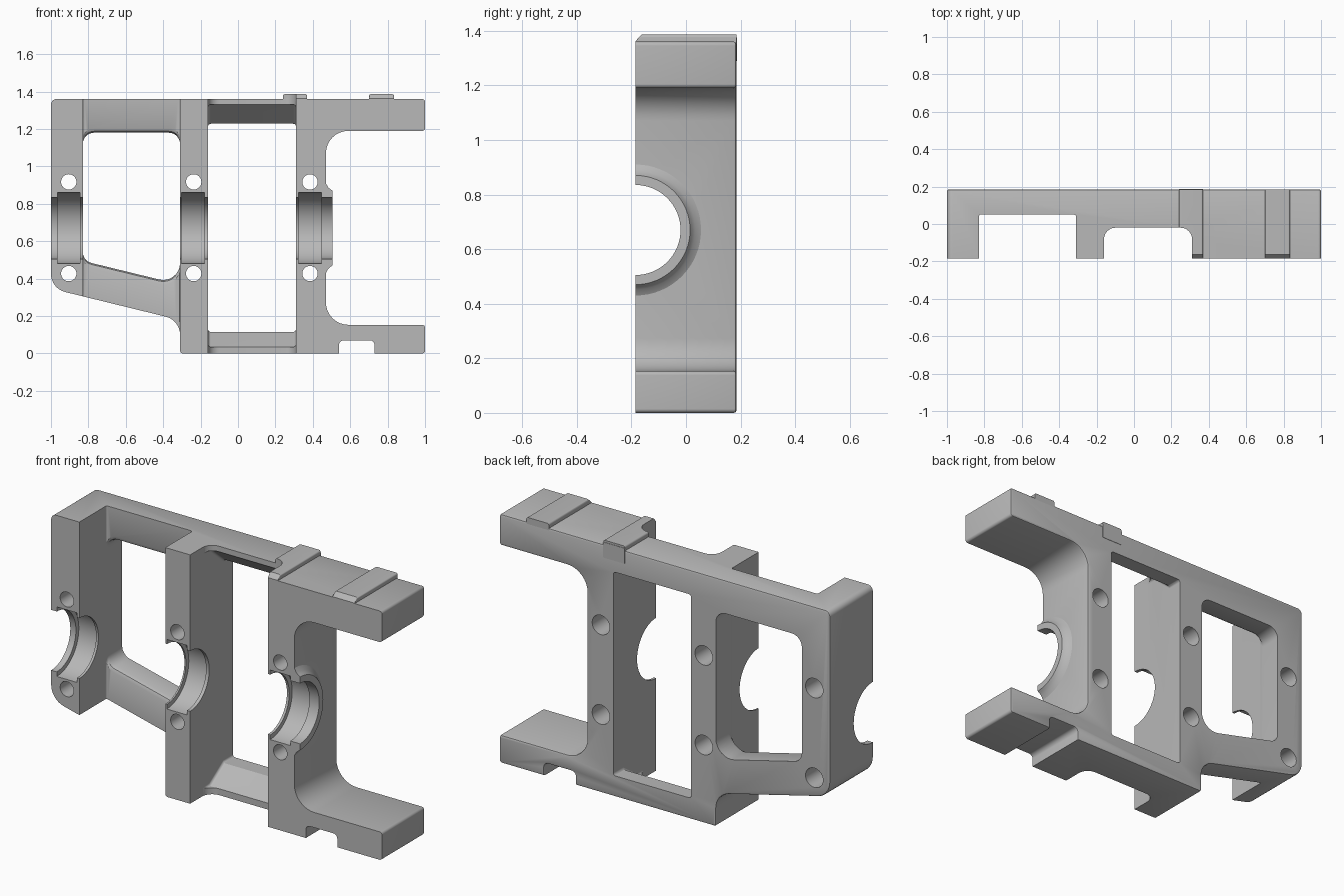
import bpy, bmesh, math
from mathutils import Vector

cube = bpy.data.objects.get("Cube")
if cube:
    bpy.data.objects.remove(cube, do_unlink=True)

FRONT, BACK, TOP = -0.185, 0.185, 1.36
AXIS_Z = 0.67

metal = bpy.data.materials.new("cast_grey")
metal.use_nodes = True
grey = (0.48, 0.48, 0.48, 1)
metal.diffuse_color = grey
metal.node_tree.nodes["Principled BSDF"].inputs["Base Color"].default_value = grey


def rounded(corners, steps=8):
    """Closed 2D profile from (u, v, radius) corners with true arc fillets."""
    out = []
    for i, (u, v, r) in enumerate(corners):
        p = Vector((u, v))
        if r == 0:
            out.append(p)
            continue
        a = (Vector(corners[i - 1][:2]) - p).normalized()
        b = (Vector(corners[(i + 1) % len(corners)][:2]) - p).normalized()
        half = a.angle(b) / 2
        centre = p + (a + b).normalized() * (r / math.sin(half))
        start = p + a * (r / math.tan(half)) - centre
        end = p + b * (r / math.tan(half)) - centre
        sweep = start.angle(end)
        for k in range(steps + 1):
            t = k / steps
            out.append(centre + (start * math.sin((1 - t) * sweep)
                                 + end * math.sin(t * sweep)) / math.sin(sweep))
    return out


def box_profile(u0, u1, v0, v1, r):
    return rounded([(u0, v0, r), (u1, v0, r), (u1, v1, r), (u0, v1, r)])


def loft(name, rings, axis="y", back_bevel=0):
    """Solid through (profile, position) rings stacked along an axis."""
    bm = bmesh.new()
    loops = []
    for profile, d in rings:
        place = {"x": lambda p: (d, p.x, p.y), "y": lambda p: (p.x, d, p.y),
                 "z": lambda p: (p.x, p.y, d)}[axis]
        loops.append([bm.verts.new(place(p)) for p in profile])
    for lo, hi in zip(loops, loops[1:]):
        n = len(lo)
        for i in range(n):
            j = (i + 1) % n
            bm.faces.new((lo[i], lo[j], hi[j], hi[i]))
    bm.faces.new(loops[0])
    cap = bm.faces.new(loops[-1])
    bmesh.ops.recalc_face_normals(bm, faces=bm.faces)
    if back_bevel:
        bmesh.ops.bevel(bm, geom=list(cap.edges), offset=back_bevel, segments=2,
                        profile=0.5, affect="EDGES", clamp_overlap=False)
    mesh = bpy.data.meshes.new(name)
    bm.to_mesh(mesh)
    bm.free()
    obj = bpy.data.objects.new(name, mesh)
    bpy.context.collection.objects.link(obj)
    return obj


def circle(u, v, r, n=64):
    return [Vector((u + r * math.cos(2 * math.pi * i / n),
                    v + r * math.sin(2 * math.pi * i / n))) for i in range(n)]


def cut(target, cutter):
    mod = target.modifiers.new("cut", "BOOLEAN")
    mod.operation, mod.solver, mod.object = "DIFFERENCE", "EXACT", cutter
    bpy.context.view_layer.objects.active = target
    bpy.ops.object.modifier_apply(modifier=mod.name)
    bpy.data.objects.remove(cutter, do_unlink=True)


def finish(obj):
    obj.data.materials.clear()
    obj.data.materials.append(metal)
    bpy.ops.object.select_all(action="DESELECT")
    obj.select_set(True)
    bpy.context.view_layer.objects.active = obj
    bpy.ops.object.shade_smooth_by_angle(angle=math.radians(30))


# Frame outline with two arms on the left side and a stepped lower edge
outline = rounded([
    (-1, TOP, 0.03), (1, TOP, 0.015), (1, 1.19, 0.015), (0.47, 1.19, 0.12),
    (0.47, 0.153, 0.12), (1, 0.153, 0.015), (1, 0, 0.015), (0.73, 0, 0),
    (0.73, 0.07, 0.025), (0.54, 0.07, 0.025), (0.54, 0, 0), (-0.31, 0, 0.015),
    (-0.31, 0.178, 0.1), (-1, 0.347, 0.1)])
frame = loft("frame", [(outline, FRONT), (outline, BACK)], back_bevel=0.01)

# Recesses in front of the cross bars
recess_a = box_profile(-0.83, -0.31, -0.4, 0.05, 0.01)
cut(frame, loft("recess_a", [(recess_a, -0.2), (recess_a, 1.6)], "z"))
recess_b = box_profile(-0.16, 0.31, -0.4, -0.02, 0.06)
cut(frame, loft("recess_b", [(recess_b, -0.2), (recess_b, 1.6)], "z"))


# Slanted window with eased front edges
def window_a(grow):
    return rounded([(-0.83, 1.18 + grow, 0.06), (-0.31, 1.18 + grow, 0.06),
                    (-0.31, 0.368 - grow, 0.09), (-0.83, 0.495 - grow, 0.06)])


cut(frame, loft("window_a", [(window_a(0.025), -0.3), (window_a(0.025), 0.05),
                             (window_a(0.008), 0.058), (window_a(0), 0.075),
                             (window_a(0), 0.3)]))

# Tall window whose bars slope inward toward the back
wide = box_profile(-0.16, 0.31, 0.035, 1.33, 0.015)
narrow = box_profile(-0.16, 0.31, 0.115, 1.228, 0.015)
cut(frame, loft("window_b", [(wide, -0.3), (wide, -0.02), (narrow, 0.1), (narrow, 0.3)]))

# Bearing bore, and a wider groove in each column
bore = circle(FRONT, AXIS_Z, 0.165)
cut(frame, loft("bore", [(bore, -1.2), (bore, 1.2)], "x"))
groove = circle(FRONT, AXIS_Z, 0.19)
for x in (-0.905, -0.24, 0.385):
    cut(frame, loft("groove", [(groove, x - 0.061), (groove, x + 0.061)], "x"))

# Bolt holes with wider rear ends
for x in (-0.905, -0.237, 0.385):
    for z in (0.427, 0.917):
        small, large = circle(x, z, 0.041, 32), circle(x, z, 0.053, 32)
        cut(frame, loft("bolt_hole", [(small, -0.3), (small, 0.06),
                                      (large, 0.061), (large, 0.3)]))
finish(frame)

# Half-round boss around the last bore
rings = [(circle(FRONT, AXIS_Z, r), x) for x, r in
         ((0.452, 0.24), (0.47, 0.24), (0.482, 0.218), (0.495, 0.207), (0.505, 0.2))]
boss = loft("bearing_boss", rings, "x")
cut(boss, loft("bore", [(bore, 0.3), (bore, 0.7)], "x"))
half = box_profile(0.3, 0.7, 0.2, 1.2, 0)
cut(boss, loft("front_half", [(half, -0.6), (half, FRONT)]))
finish(boss)

# Raised pads on the top edge, sloped at the front
for name, x0, x1 in (("inner_pad", 0.24, 0.37), ("outer_pad", 0.70, 0.835)):
    low = rounded([(x0, 1.35, 0), (x1, 1.35, 0), (x1, 1.362, 0.002), (x0, 1.362, 0.002)])
    high = rounded([(x0, 1.35, 0), (x1, 1.35, 0), (x1, 1.386, 0.01), (x0, 1.386, 0.01)])
    pad = loft(name, [(low, FRONT), (high, FRONT + 0.022), (high, BACK)])
    if name == "inner_pad":
        cut(pad, loft("recess_b", [(recess_b, -0.2), (recess_b, 1.6)], "z"))
    finish(pad)

# Thin rear tab below the inner pad
tab = box_profile(0.24, 0.37, 1.29, 1.375, 0.005)
finish(loft("rear_tab", [(tab, BACK - 0.03), (tab, BACK + 0.002)]))
